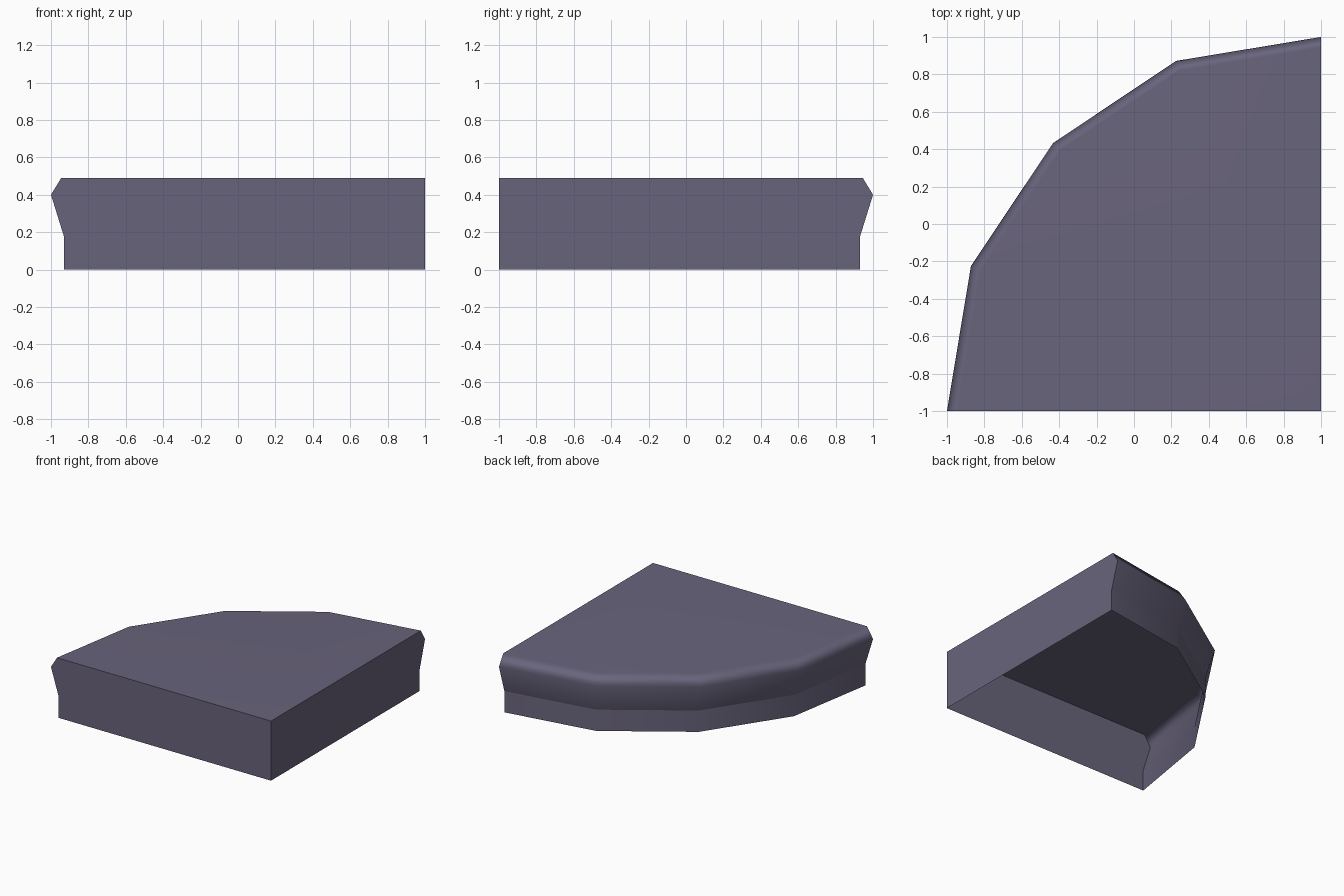
import bpy
import bmesh
import math

cube = bpy.data.objects.get("Cube")
if cube:
    bpy.data.objects.remove(cube)

HEIGHT = 0.49
SEGMENTS = 4
# Edge moulding: (reach from the inner corner, height), bottom to top
PROFILE = [(1.93, 0), (1.93, 0.175), (2, 0.40), (1.945, HEIGHT)]

slate = bpy.data.materials.new("slate purple")
slate.use_nodes = True
colour = (0.141, 0.127, 0.202, 1)
slate.diffuse_color = colour
slate.node_tree.nodes["Principled BSDF"].inputs["Base Color"].default_value = colour

bm = bmesh.new()

# Quarter-round columns of moulding points around the inner corner
columns = []
for i in range(SEGMENTS + 1):
    angle = math.pi / 2 * i / SEGMENTS
    bulge = 1 if i in (0, SEGMENTS) else 1.013
    columns.append([bm.verts.new((1 - r * bulge * math.cos(angle),
                                  -1 + r * bulge * math.sin(angle), z))
                    for r, z in PROFILE])
corner_low = bm.verts.new((1, -1, 0))
corner_top = bm.verts.new((1, -1, HEIGHT))

# Curved moulded wall
for a, b in zip(columns, columns[1:]):
    for k in range(len(PROFILE) - 1):
        bm.faces.new((a[k], a[k + 1], b[k + 1], b[k]))

# Two straight walls and the top; the underside stays open
for column in (columns[0], columns[-1]):
    bm.faces.new(column + [corner_top, corner_low])
top = bm.faces.new([c[-1] for c in columns] + [corner_top])

bmesh.ops.recalc_face_normals(bm, faces=bm.faces)
bm.normal_update()
if top.normal.z < 0:
    bmesh.ops.reverse_faces(bm, faces=bm.faces)

# Soft moulding with a crisp line above the plinth
for face in bm.faces:
    face.smooth = True
for edge in bm.edges:
    plinth_line = all(abs(v.co.z - PROFILE[1][1]) < 0.001 for v in edge.verts)
    edge.smooth = not plinth_line and edge.calc_face_angle(0) < math.radians(70)

mesh = bpy.data.meshes.new("corner_slab")
bm.to_mesh(mesh)
bm.free()
mesh.materials.append(slate)
slab = bpy.data.objects.new("corner_slab", mesh)
bpy.context.collection.objects.link(slab)

# Keep the broad top evenly shaded
weighted = slab.modifiers.new("even shading", "WEIGHTED_NORMAL")
weighted.keep_sharp = True
